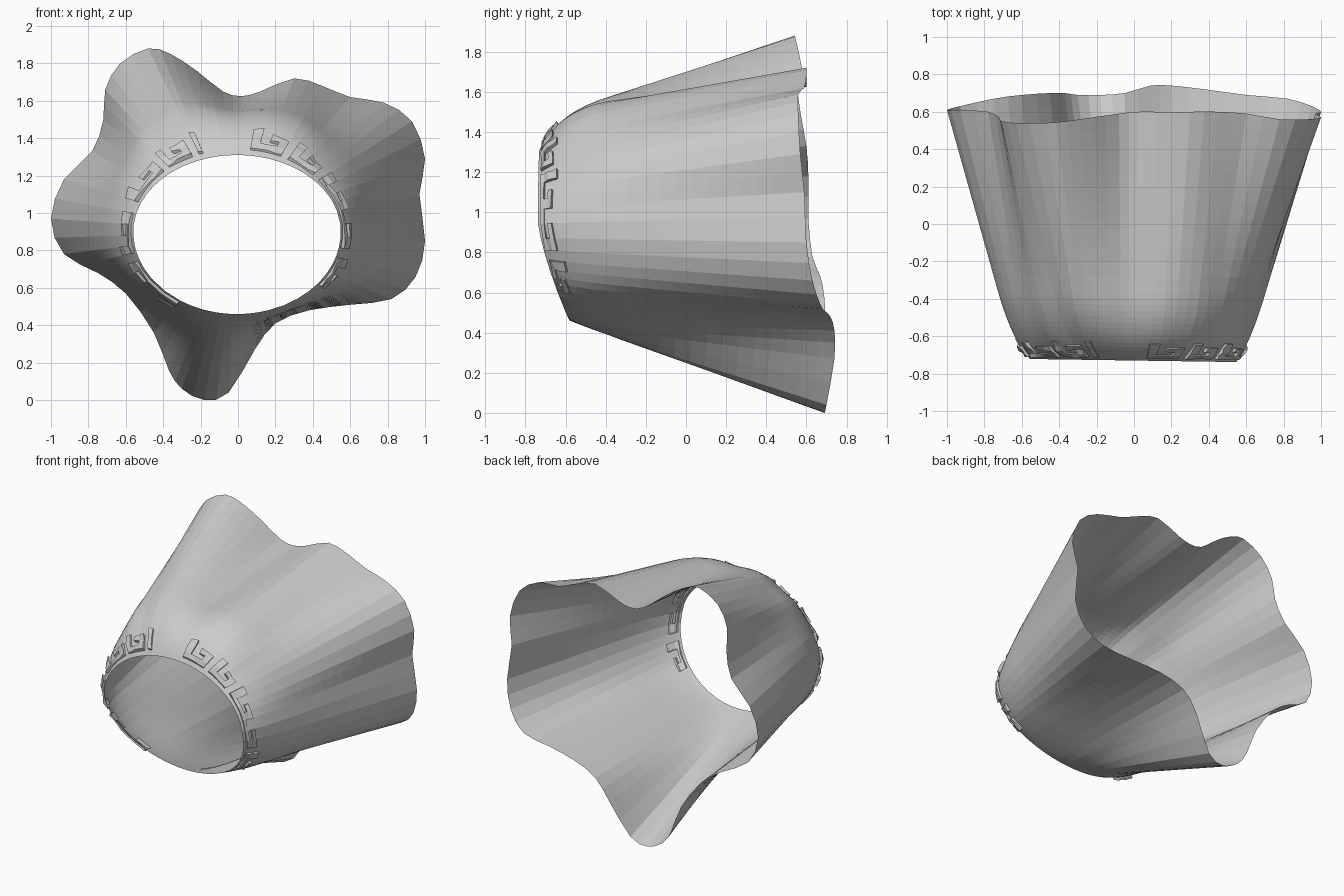
import bpy, bmesh, math, random
from mathutils import Vector

if "Cube" in bpy.data.objects:
    bpy.data.objects.remove(bpy.data.objects["Cube"])

# Wavy hem, counter-clockwise seen from the front: x, y, z, fullness of the upper fold
HEM = [
    (0.97, 0.59, 1.10, .36), (1.00, 0.57, 1.29, .35), (0.93, 0.56, 1.49, .37),
    (0.78, 0.56, 1.59, .42), (0.60, 0.59, 1.62, .52), (0.45, 0.60, 1.68, .58),
    (0.30, 0.60, 1.72, .60), (0.12, 0.60, 1.65, .72), (0.02, 0.60, 1.625, .75),
    (-0.08, 0.59, 1.65, .72), (-0.22, 0.57, 1.76, .60), (-0.36, 0.55, 1.85, .52),
    (-0.48, 0.54, 1.88, .49), (-0.63, 0.54, 1.80, .46), (-0.71, 0.55, 1.66, .50),
    (-0.72, 0.57, 1.50, .55), (-0.78, 0.60, 1.33, .53), (-0.93, 0.61, 1.18, .42),
    (-1.00, 0.61, 0.97, .39), (-0.93, 0.63, 0.78, .41), (-0.75, 0.67, 0.68, .50),
    (-0.60, 0.69, 0.57, .56), (-0.45, 0.70, 0.36, .42), (-0.37, 0.70, 0.16, .32),
    (-0.30, 0.69, 0.06, .30), (-0.18, 0.69, 0.00, .30), (-0.05, 0.70, 0.04, .31),
    (0.09, 0.74, 0.27, .38), (0.20, 0.74, 0.41, .55), (0.38, 0.72, 0.48, .60),
    (0.60, 0.69, 0.51, .48), (0.82, 0.67, 0.54, .38), (0.95, 0.63, 0.66, .35),
    (1.00, 0.60, 0.85, .35)]
SUB = 2
ROWS_TOP, ROWS_LOW = 14, 12
KEY = ["1111", "1001", "1101", "0001"]      # meander trim, one repeat
random.seed(4)


def hem_point(i, f):
    """Closed Catmull-Rom through the hem points."""
    a, b, c, d = (HEM[(i + k) % len(HEM)] for k in (-1, 0, 1, 2))
    return [0.5 * (2 * q + (r - p) * f + (2 * p - 5 * q + 4 * r - s) * f * f
                   + (3 * q - p - 3 * r + s) * f ** 3) for p, q, r, s in zip(a, b, c, d)]


def opening_point(x, z):
    """Point of the oval front opening in the same direction as a hem point."""
    ang = math.atan2(z - 0.9, x)
    dx, dz = math.cos(ang), math.sin(ang)
    r = 1 / math.hypot(dx / 0.555, dz / (0.41 if dz > 0 else 0.44))
    ox, oz = -0.005 + r * dx, 0.9 + r * dz
    y = -0.73 - 0.015 * ox + 0.15 * (max(0, 0.95 - oz) / 0.49) ** 1.3
    return Vector((ox, y, oz)), math.degrees(ang)


# Each column: curved shoulder at the opening, then straight flare to the hem
columns, angles = [], []
for i in range(len(HEM)):
    for k in range(SUB):
        x, y, z, t = hem_point(i, k / SUB)
        hem = Vector((x, y, z))
        rim, ang = opening_point(x, z)
        mid = rim.lerp(hem, t)
        mid.y = rim.y + 0.37
        ctrl = mid - (hem - mid) * 0.28
        col = []
        for j in range(ROWS_TOP):
            u = j / ROWS_TOP
            col.append(rim * (1 - u) ** 2 + ctrl * 2 * u * (1 - u) + mid * u * u)
        col += [mid.lerp(hem, j / ROWS_LOW) for j in range(ROWS_LOW + 1)]
        columns.append(col)
        angles.append(ang)

bm = bmesh.new()
grid = [[bm.verts.new(p) for p in col] for col in columns]
n = len(grid)
trim = []
for c in range(n):
    for r in range(len(grid[0]) - 1):
        d = (c + 1) % n
        f = bm.faces.new((grid[c][r], grid[c][r + 1], grid[d][r + 1], grid[d][r]))
        shown = not (82 < angles[c] < 112 or -125 < angles[c] < -45)
        if shown and c % 5 < 4 and 1 <= r <= 4 and KEY[r - 1][c % 5] == "1":
            trim.append(f)

# Soft, uneven raised meander trim around the opening
res = bmesh.ops.extrude_face_region(bm, geom=trim)
caps = {g for g in res["geom"] if isinstance(g, bmesh.types.BMFace)}
for v in [g for g in res["geom"] if isinstance(g, bmesh.types.BMVert)]:
    out = Vector((v.co.x, 0, v.co.z - 0.9)).normalized() + Vector((0, -0.4, 0))
    v.co += out.normalized() * random.uniform(0.008, 0.024)
old = [f for f in trim if f.is_valid and f not in caps]
if old:
    bmesh.ops.delete(bm, geom=old, context='FACES')
bmesh.ops.recalc_face_normals(bm, faces=bm.faces)

mesh = bpy.data.meshes.new("flared_skirt")
bm.to_mesh(mesh)
bm.free()
skirt = bpy.data.objects.new("flared_skirt", mesh)
bpy.context.collection.objects.link(skirt)
